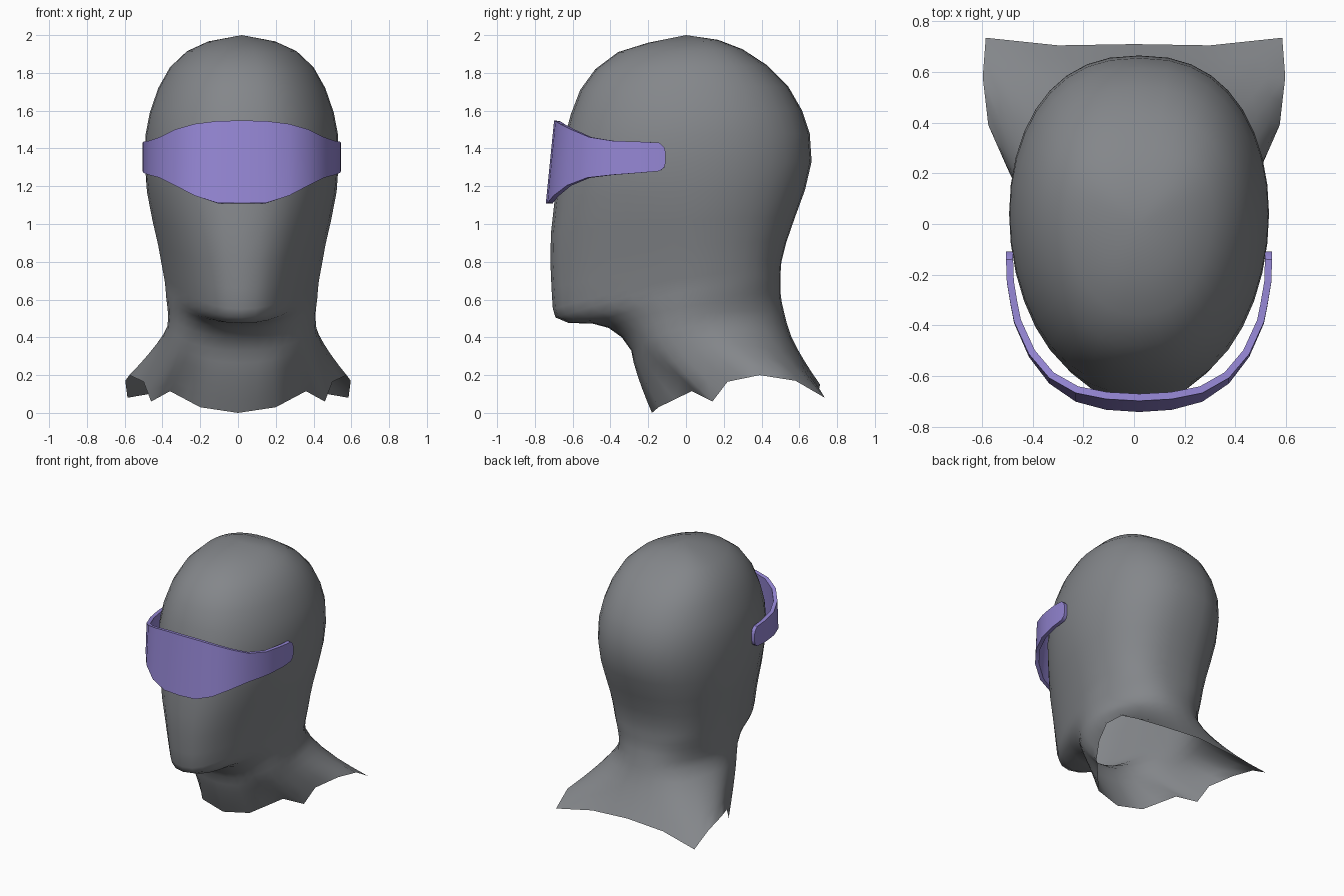
import bpy, bmesh
from math import pi, sin, cos, radians

CENTRE_X = 0.02      # head and visor share this symmetry plane
HALF = 18            # ring segments from front to back

if "Cube" in bpy.data.objects:
    bpy.data.objects.remove(bpy.data.objects["Cube"], do_unlink=True)


def make_material(name, rgb):
    mat = bpy.data.materials.new(name)
    mat.use_nodes = True
    colour = (*rgb, 1)
    mat.diffuse_color = colour
    mat.node_tree.nodes["Principled BSDF"].inputs["Base Color"].default_value = colour
    return mat


def clamp(value):
    return max(0.0, min(1.0, value))


def mirrored(half_points, closed, centre=CENTRE_X):
    """Extend a front-to-back half line on +x to both sides of a centre."""
    right = [(centre + x, y, z) for x, y, z in half_points]
    left = [(centre - x, y, z) for x, y, z in half_points]
    return right + left[-2:0:-1] if closed else left[:0:-1] + right


def loft(name, rows, material, closed, cap=None):
    """Skin rows of points listed from top to bottom."""
    bm = bmesh.new()
    grid = [[bm.verts.new(point) for point in row] for row in rows]
    count = len(rows[0])
    spans = count if closed else count - 1
    for upper, lower in zip(grid, grid[1:]):
        for j in range(spans):
            k = (j + 1) % count
            bm.faces.new((lower[j], lower[k], upper[k], upper[j]))
    if cap:
        tip = bm.verts.new(cap)
        for j in range(spans):
            bm.faces.new((grid[0][j], grid[0][(j + 1) % count], tip))
    mesh = bpy.data.meshes.new(name)
    bm.to_mesh(mesh)
    bm.free()
    mesh.materials.append(material)
    obj = bpy.data.objects.new(name, mesh)
    bpy.context.collection.objects.link(obj)
    bpy.ops.object.select_all(action="DESELECT")
    obj.select_set(True)
    bpy.context.view_layer.objects.active = obj
    return obj


def head_ring(front_y, front_z, back_y, back_z, width):
    """Half of a tilted, slightly squared oval through a front, side and back point."""
    mid_y, mid_z = (front_y + back_y) / 2, (front_z + back_z) / 2
    side_y, side_z = 0.04, back_z - 0.01
    # the oval narrows towards the chin
    chin = clamp((1.3 - front_z) / 0.8) * clamp((-front_y - 0.3) / 0.4)
    points = []
    for j in range(HALF + 1):
        t = pi * j / HALF
        c, s = cos(t), sin(t)
        x = width * s ** 0.85 * (1 - 0.22 * chin * max(c, 0)) if 0 < j < HALF else 0
        y = mid_y + c * (front_y - back_y) / 2 + s * s * (side_y - mid_y)
        z = mid_z + c * (front_z - back_z) / 2 + s * s * (side_z - mid_z)
        points.append((x, y, z))
    return points


def blend(a, b, across, down):
    return (a[0] + (b[0] - a[0]) * across,
            a[1] + (b[1] - a[1]) * across,
            a[2] + (b[2] - a[2]) * down)


grey = make_material("matte grey", (0.23, 0.24, 0.255))
violet = make_material("violet", (0.30, 0.24, 0.66))

# Skull, face, jaw and throat: front y, front z, back y, back z, half width
profile = [
    (-0.2, 1.96, 0.17, 1.975, 0.18),
    (-0.36, 1.91, 0.3, 1.925, 0.29),
    (-0.48, 1.82, 0.43, 1.84, 0.38),
    (-0.56, 1.71, 0.54, 1.73, 0.442),
    (-0.61, 1.58, 0.615, 1.6, 0.487),
    (-0.645, 1.45, 0.655, 1.48, 0.51),
    (-0.67, 1.3, 0.665, 1.33, 0.513),
    (-0.695, 1.13, 0.63, 1.18, 0.502),
    (-0.715, 0.95, 0.575, 1.03, 0.473),
    (-0.718, 0.8, 0.53, 0.9, 0.443),
    (-0.712, 0.66, 0.505, 0.8, 0.425),
    (-0.705, 0.55, 0.5, 0.73, 0.412),
    (-0.69, 0.505, 0.5, 0.7, 0.407),
    (-0.62, 0.475, 0.5, 0.66, 0.403),
    (-0.5, 0.474, 0.502, 0.62, 0.4),
    (-0.41, 0.45, 0.508, 0.58, 0.395),
    (-0.34, 0.4, 0.52, 0.53, 0.39),
    (-0.29, 0.33, 0.535, 0.47, 0.393),
]
half_rings = [head_ring(*row) for row in profile]
rings = [mirrored(ring, True) for ring in half_rings]

# Ragged open hem of the neck, from front to back
hem = [(0, -0.18, 0), (0.2, -0.145, 0.03), (0.36, 0.03, 0.115), (0.46, 0.14, 0.06),
       (0.5, 0.22, 0.165), (0.575, 0.39, 0.2), (0.597, 0.58, 0.17),
       (0.585, 0.735, 0.08), (0.3, 0.705, 0.13), (0, 0.71, 0.15)]
hem_line = []
for a, b in zip(hem, hem[1:]):
    hem_line += [a, blend(a, b, 0.5, 0.5)]
hem_line.append(hem[-1])

# Flare the neck out from the throat to the hem, which is centred on zero
STEPS = 5
for step in range(1, STEPS + 1):
    s = step / STEPS
    ring = [blend(a, b, s ** 1.3, s) for a, b in zip(half_rings[-1], hem_line)]
    rings.append(mirrored(ring, True, CENTRE_X * (1 - s)))

loft("head_and_neck", rings, grey, True, (CENTRE_X, 0, 2))
bpy.ops.object.shade_smooth_by_angle(angle=radians(60))

# Visor band: x, y, top z, bottom z from the middle to the arm tip
band = [(0, -0.72, 1.548, 1.11), (0.13, -0.712, 1.545, 1.112), (0.25, -0.685, 1.53, 1.15),
        (0.355, -0.62, 1.5, 1.205), (0.435, -0.52, 1.46, 1.245), (0.493, -0.39, 1.44, 1.26),
        (0.507, -0.32, 1.438, 1.265), (0.522, -0.23, 1.435, 1.272),
        (0.525, -0.14, 1.43, 1.28), (0.525, -0.115, 1.405, 1.3), (0.525, -0.108, 1.38, 1.325)]


def band_edge(height):
    """One edge of the band, leaning forward towards the bottom at the front."""
    return [(x, y + (z - 1.33) * 0.1 * (y / 0.72) ** 2, z)
            for x, y, z in ((p[0], p[1], p[height]) for p in band)]


visor = loft("visor", [mirrored(band_edge(2), False), mirrored(band_edge(3), False)],
             violet, False)
shell = visor.modifiers.new("thickness", "SOLIDIFY")
shell.thickness = 0.028
shell.offset = -1
bpy.ops.object.modifier_apply(modifier=shell.name)
bpy.ops.object.shade_smooth_by_angle(angle=radians(40))
